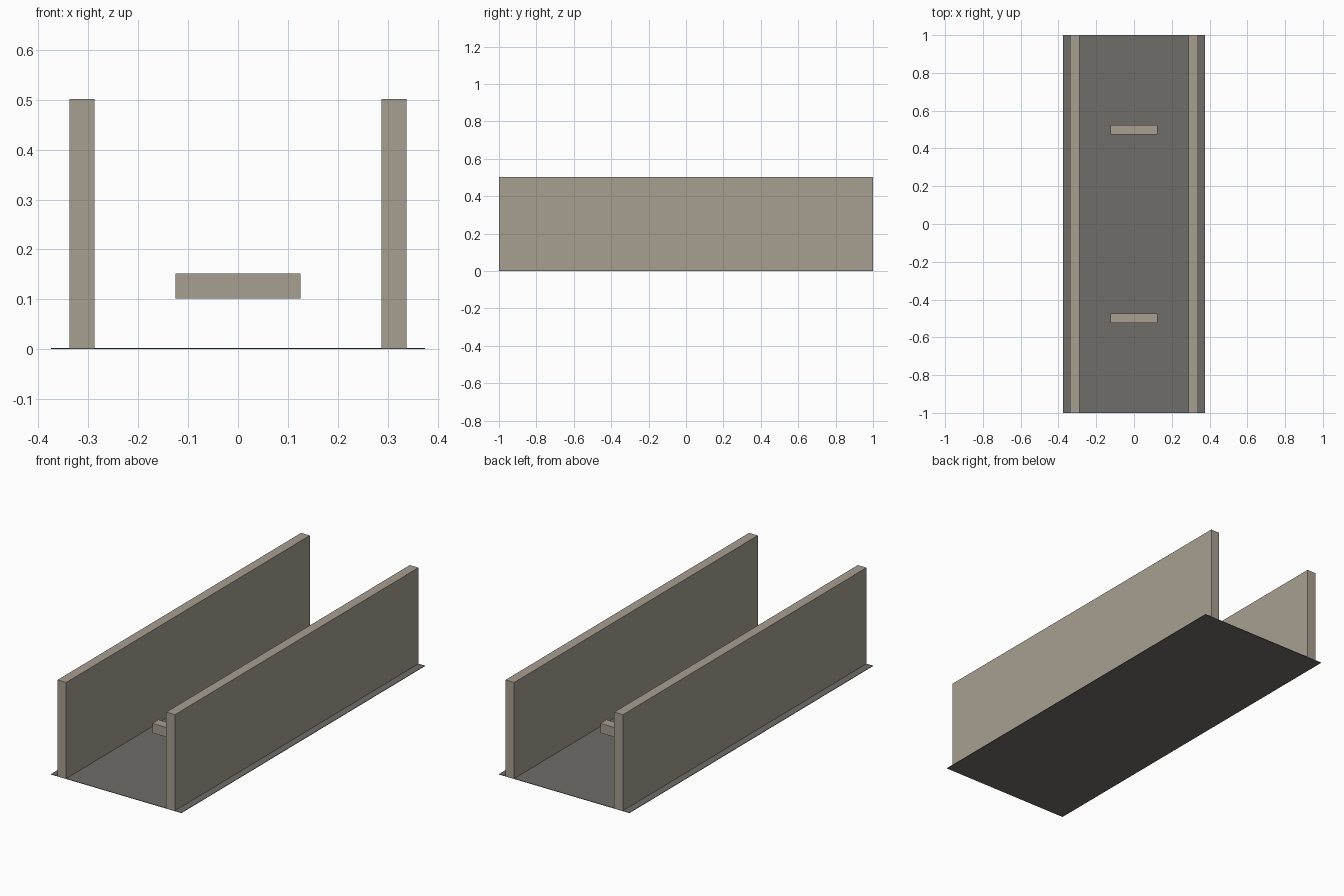
import bpy

if "Cube" in bpy.data.objects:
    bpy.data.objects.remove(bpy.data.objects["Cube"])


def material(name, rgb):
    m = bpy.data.materials.new(name)
    m.diffuse_color = (*rgb, 1.0)
    m.use_nodes = True
    m.node_tree.nodes["Principled BSDF"].inputs["Base Color"].default_value = m.diffuse_color
    return m


stone = material("warm_stone", (0.39, 0.345, 0.285))
slate = material("dark_grey", (0.16, 0.153, 0.144))


def box(name, centre, size, mat):
    bpy.ops.mesh.primitive_cube_add(size=1, location=centre)
    ob = bpy.context.object
    ob.name = name
    ob.scale = size
    bpy.ops.object.transform_apply(location=False, rotation=False, scale=True)
    ob.data.materials.append(mat)
    return ob


# Thin floor slab
FLOOR = 0.0025
box("floor", (0, 0, FLOOR / 2), (0.75, 2.0, FLOOR), slate)

# Long side walls, standing on the floor
for side, x in (("left", -0.3125), ("right", 0.3125)):
    box(side + "_wall", (x, 0, 0.2515), (0.05, 2.0, 0.5), stone)

# Raised bars across the middle of the lane
for end, y in (("front", -0.5), ("back", 0.5)):
    box(end + "_bar", (0, y, 0.1265), (0.25, 0.05, 0.05), stone)
